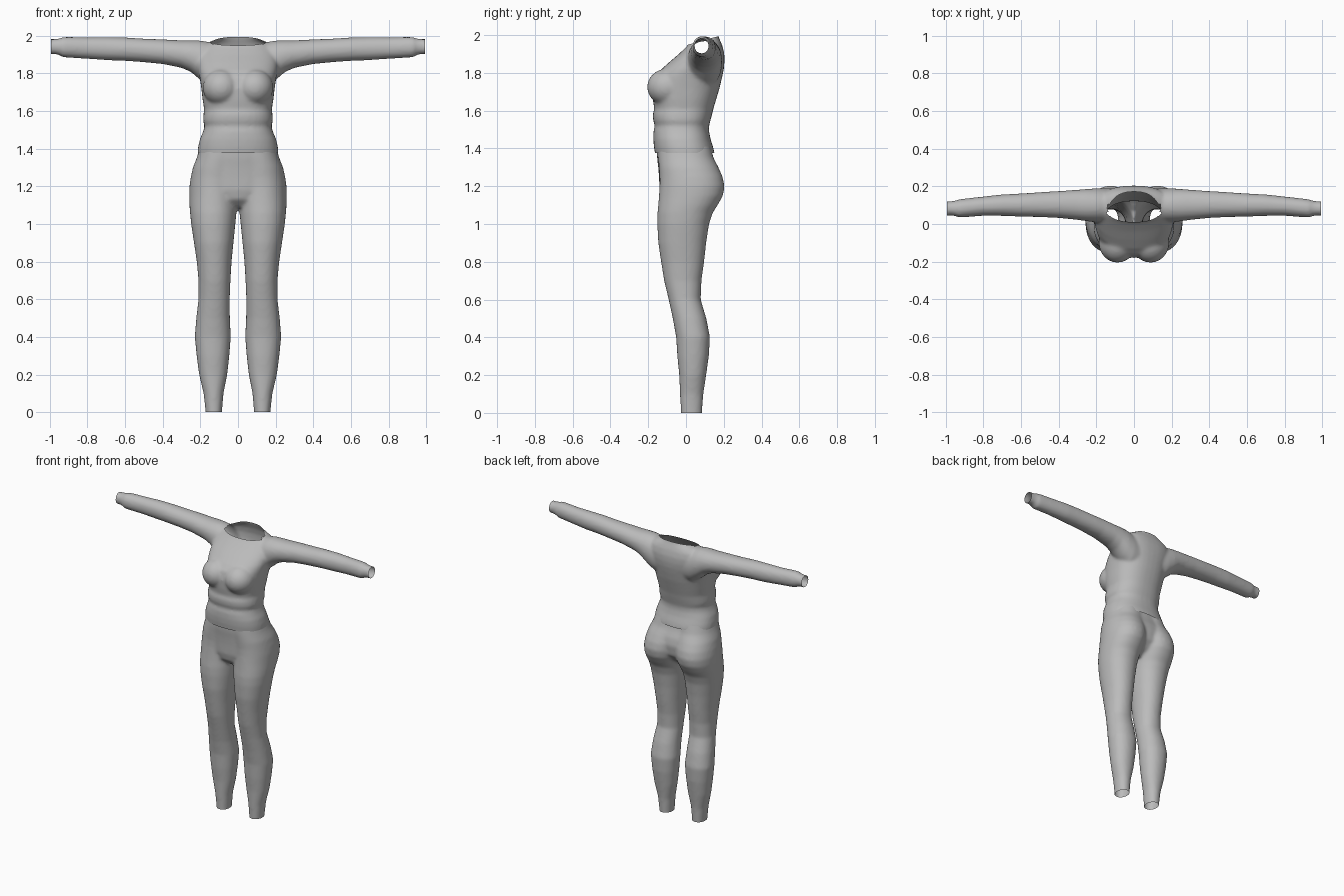
import bpy, bmesh, math
from mathutils import Vector

fabric = bpy.data.materials.new("grey fabric")
fabric.diffuse_color = (0.5, 0.5, 0.5, 1)


def loft(bm, rows, axis="z", side=1, power=2.0, n=40):
    """Closed tube; each row is (position, a_min, a_max, b_min, b_max)."""
    rings = []
    for t, a0, a1, b0, b1 in rows:
        ring = []
        for i in range(n):
            c, s = math.cos(2 * math.pi * i / n), math.sin(2 * math.pi * i / n)
            a = (a0 + a1) / 2 + (a1 - a0) / 2 * math.copysign(abs(c) ** (2 / power), c)
            b = (b0 + b1) / 2 + (b1 - b0) / 2 * math.copysign(abs(s) ** (2 / power), s)
            ring.append(bm.verts.new((side * a, b, t) if axis == "z" else (side * t, a, b)))
        rings.append(ring)
    for r0, r1 in zip(rings, rings[1:]):
        for i in range(n):
            j = (i + 1) % n
            bm.faces.new((r0[i], r0[j], r1[j], r1[i]))
    bm.faces.new(rings[0])
    bm.faces.new(rings[-1])


def ball(bm, center, radii):
    made = bmesh.ops.create_uvsphere(bm, u_segments=24, v_segments=16, radius=1)
    for v in made["verts"]:
        v.co = Vector(center) + Vector(p * r for p, r in zip(v.co, radii))


def garment(name, bm, cuts, smooth):
    """Fuse the volumes into one soft skin, then cut the openings."""
    bmesh.ops.recalc_face_normals(bm, faces=bm.faces)
    mesh = bpy.data.meshes.new(name)
    bm.to_mesh(mesh)
    bm.free()
    ob = bpy.data.objects.new(name, mesh)
    bpy.context.collection.objects.link(ob)
    mod = ob.modifiers.new("fuse", "REMESH")
    mod.mode, mod.voxel_size = "VOXEL", 0.01
    mod = ob.modifiers.new("soften", "SMOOTH")
    mod.factor, mod.iterations = 0.5, smooth
    dg = bpy.context.evaluated_depsgraph_get()
    skin = bpy.data.meshes.new_from_object(ob.evaluated_get(dg))
    ob.modifiers.clear()
    bm = bmesh.new()
    bm.from_mesh(skin)
    for point, normal, inside in cuts:
        verts = {v for v in bm.verts if inside(v.co)}
        geom = list(verts)
        geom += [e for e in bm.edges if all(v in verts for v in e.verts)]
        geom += [f for f in bm.faces if all(v in verts for v in f.verts)]
        bmesh.ops.bisect_plane(bm, geom=geom, plane_co=point, plane_no=normal, clear_outer=True)
    for f in bm.faces:
        f.smooth = True
        f.material_index = 0
    bm.to_mesh(skin)
    bm.free()
    skin.materials.clear()
    skin.materials.append(fabric)
    skin.name = name
    ob.data = skin


def everywhere(co):
    return True


# sweater: torso with waist folds, bust and sleeves
bm = bmesh.new()
torso = [  # z, half width, front, back
    (1.33, .212, -.160, .148), (1.38, .215, -.165, .150), (1.41, .212, -.170, .143),
    (1.45, .203, -.173, .130), (1.49, .186, -.172, .122), (1.52, .178, -.165, .122),
    (1.55, .186, -.174, .130), (1.58, .184, -.176, .138), (1.61, .180, -.168, .145),
    (1.66, .188, -.176, .160), (1.72, .195, -.180, .178), (1.78, .204, -.165, .192),
    (1.82, .212, -.130, .200), (1.86, .215, -.085, .204), (1.90, .210, -.038, .203),
    (1.94, .190, .004, .194), (1.965, .155, .022, .184), (1.985, .110, .032, .174),
    (2.01, .095, .035, .168), (2.06, .090, .040, .165)]
loft(bm, [(z, -w, w, f, b) for z, w, f, b in torso], power=2.35)
sleeve = [  # x, front, back, bottom, top
    (.08, .02, .185, 1.72, 1.945), (.15, .005, .190, 1.73, 1.966), (.20, .008, .190, 1.765, 1.975),
    (.25, .015, .186, 1.808, 1.976), (.30, .022, .182, 1.830, 1.976), (.40, .032, .175, 1.850, 1.981),
    (.50, .037, .169, 1.860, 1.985), (.60, .039, .162, 1.867, 1.991), (.70, .043, .157, 1.871, 1.993),
    (.80, .044, .146, 1.878, 1.992), (.90, .036, .135, 1.884, 1.994), (.93, .034, .131, 1.886, 1.993),
    (.95, .042, .124, 1.898, 1.986), (.97, .045, .121, 1.902, 1.983), (1.04, .045, .119, 1.902, 1.983)]
for side in (1, -1):
    loft(bm, sleeve, axis="x", side=side, power=2.1)
    ball(bm, (side * .088, -.098, 1.725), (.100, .108, .098))
garment("sweater", bm, [
    ((0, 0, 1.376), (0, 0, -1), everywhere),
    ((.995, 0, 0), (1, 0, 0), everywhere),
    ((-.995, 0, 0), (-1, 0, 0), everywhere),
    ((0, .02, 1.952), (0, -.28, 1), lambda c: abs(c.x) < .135 and c.z > 1.9)], 6)

# leggings: two legs fused with the pelvis
bm = bmesh.new()
leg = [  # z, inner, outer, front, back
    (-.06, .085, .172, -.027, .085), (0, .085, .172, -.027, .085), (.10, .077, .183, -.032, .092),
    (.20, .057, .207, -.036, .107), (.30, .046, .220, -.046, .121), (.40, .038, .230, -.052, .127),
    (.50, .043, .222, -.070, .108), (.60, .044, .210, -.092, .078), (.70, .040, .210, -.116, .082),
    (.80, .034, .219, -.132, .096), (.90, .024, .234, -.147, .107), (1.00, .014, .249, -.152, .122),
    (1.06, .008, .255, -.151, .142), (1.10, .003, .258, -.147, .168), (1.15, -.004, .259, -.143, .196),
    (1.20, -.010, .258, -.140, .204), (1.25, -.015, .251, -.140, .194), (1.30, -.02, .240, -.144, .172),
    (1.35, -.03, .220, -.148, .146), (1.45, -.04, .190, -.150, .120)]
for side in (1, -1):
    loft(bm, leg, side=side, power=2.15)
pelvis = [  # z, half width, front, back
    (1.09, .06, -.085, .07), (1.13, .15, -.128, .125), (1.18, .225, -.140, .165),
    (1.25, .247, -.143, .175), (1.30, .238, -.147, .165), (1.35, .220, -.153, .143),
    (1.39, .203, -.155, .132), (1.46, .190, -.155, .120)]
loft(bm, [(z, -w, w, f, b) for z, w, f, b in pelvis], power=2.3)
garment("leggings", bm, [
    ((0, 0, 0), (0, 0, -1), everywhere),
    ((0, 0, 1.41), (0, 0, 1), everywhere)], 8)
